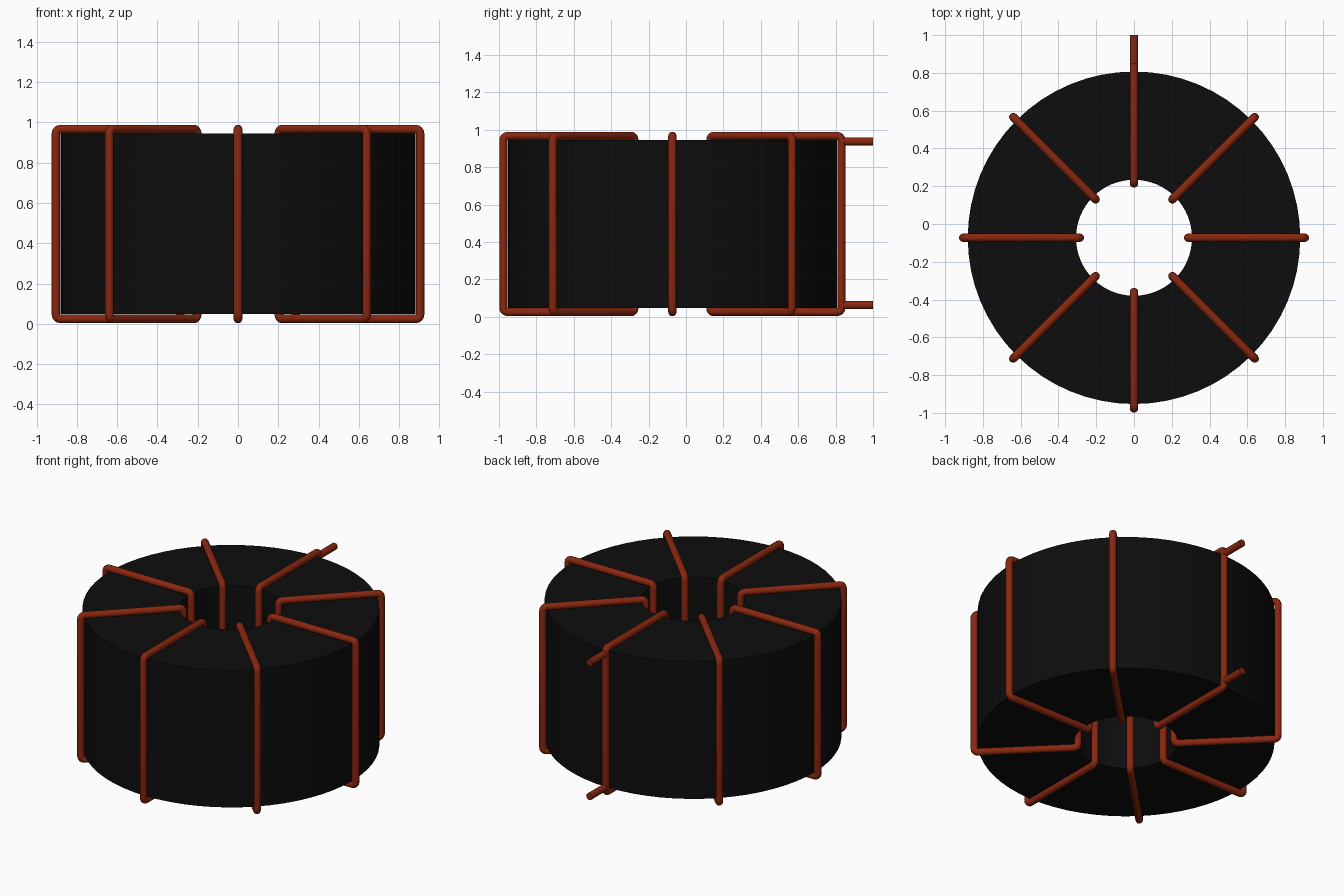
import bpy, bmesh, math
from mathutils import Vector

cube = bpy.data.objects.get("Cube")
if cube:
    bpy.data.objects.remove(cube, do_unlink=True)

CY = -0.073                      # ring centre on y
R_OUT, R_IN = 0.88, 0.307        # core radii
Z_LOW, Z_HIGH = 0.048, 0.945     # core bottom and top
WIRE = 0.022                     # wire radius


def material(name, rgb, rough):
    m = bpy.data.materials.new(name)
    m.use_nodes = True
    m.diffuse_color = (*rgb, 1)
    bsdf = m.node_tree.nodes["Principled BSDF"]
    bsdf.inputs["Base Color"].default_value = (*rgb, 1)
    bsdf.inputs["Roughness"].default_value = rough
    return m


black = material("black ferrite", (0.004, 0.004, 0.004), 0.6)
copper = material("copper enamel", (0.25, 0.02, 0.005), 0.5)


def add_mesh(name, bm, mat):
    bmesh.ops.recalc_face_normals(bm, faces=bm.faces)
    mesh = bpy.data.meshes.new(name)
    bm.to_mesh(mesh)
    bm.free()
    mesh.materials.append(mat)
    obj = bpy.data.objects.new(name, mesh)
    bpy.context.collection.objects.link(obj)
    bpy.ops.object.select_all(action='DESELECT')
    obj.select_set(True)
    bpy.context.view_layer.objects.active = obj
    bpy.ops.object.shade_smooth_by_angle(angle=math.radians(40))
    return obj


def sweep(bm, path, side, closed, sides=14):
    """Round tube along a planar path; side is the plane's normal."""
    n = len(path)
    rings = []
    for i, p in enumerate(path):
        before = path[i - 1] if closed or i else p
        after = path[(i + 1) % n] if closed or i < n - 1 else p
        across = side.cross((after - before).normalized())
        rings.append([bm.verts.new(p + WIRE * (math.cos(a) * side + math.sin(a) * across))
                      for a in (math.tau * k / sides for k in range(sides))])
    for i in range(n if closed else n - 1):
        a, b = rings[i], rings[(i + 1) % n]
        for k in range(sides):
            j = (k + 1) % sides
            bm.faces.new((a[k], a[j], b[j], b[k]))
    if not closed:
        bm.faces.new(rings[0])
        bm.faces.new(rings[-1])


# Toroid core: a rectangular section revolved about the vertical axis
bm = bmesh.new()
section = [(R_IN, Z_LOW), (R_OUT, Z_LOW), (R_OUT, Z_HIGH), (R_IN, Z_HIGH)]
steps = 64
rings = []
for i in range(steps):
    a = math.tau * i / steps
    rings.append([bm.verts.new((r * math.cos(a), CY + r * math.sin(a), z)) for r, z in section])
for i in range(steps):
    a, b = rings[i], rings[(i + 1) % steps]
    for k in range(4):
        j = (k + 1) % 4
        bm.faces.new((a[k], b[k], b[j], a[j]))
add_mesh("toroid_core", bm, black)

# Winding outline: rectangle with small rounded corners, as (radius, z)
r0, r1, z0, z1, bend = 0.287, 0.904, 0.025, 0.967, 0.023
outline = []
for cr, cz, start in [(r1 - bend, z0 + bend, -90), (r1 - bend, z1 - bend, 0),
                      (r0 + bend, z1 - bend, 90), (r0 + bend, z0 + bend, 180)]:
    for k in range(5):
        a = math.radians(start + 22.5 * k)
        outline.append((cr + bend * math.cos(a), cz + bend * math.sin(a)))

# Eight wire turns around the core
for t in range(8):
    a = math.tau * t / 8
    out = Vector((math.cos(a), math.sin(a), 0))
    side = Vector((-math.sin(a), math.cos(a), 0))
    bm = bmesh.new()
    sweep(bm, [Vector((0, CY, z)) + r * out for r, z in outline], side, True)
    add_mesh(f"wire_turn_{t + 1}", bm, copper)

# Two straight leads at the back
for name, z in (("upper_lead", 0.938), ("lower_lead", 0.062)):
    bm = bmesh.new()
    sweep(bm, [Vector((0, 0.82, z)), Vector((0, 1.0, z))], Vector((1, 0, 0)), False)
    add_mesh(name, bm, copper)
